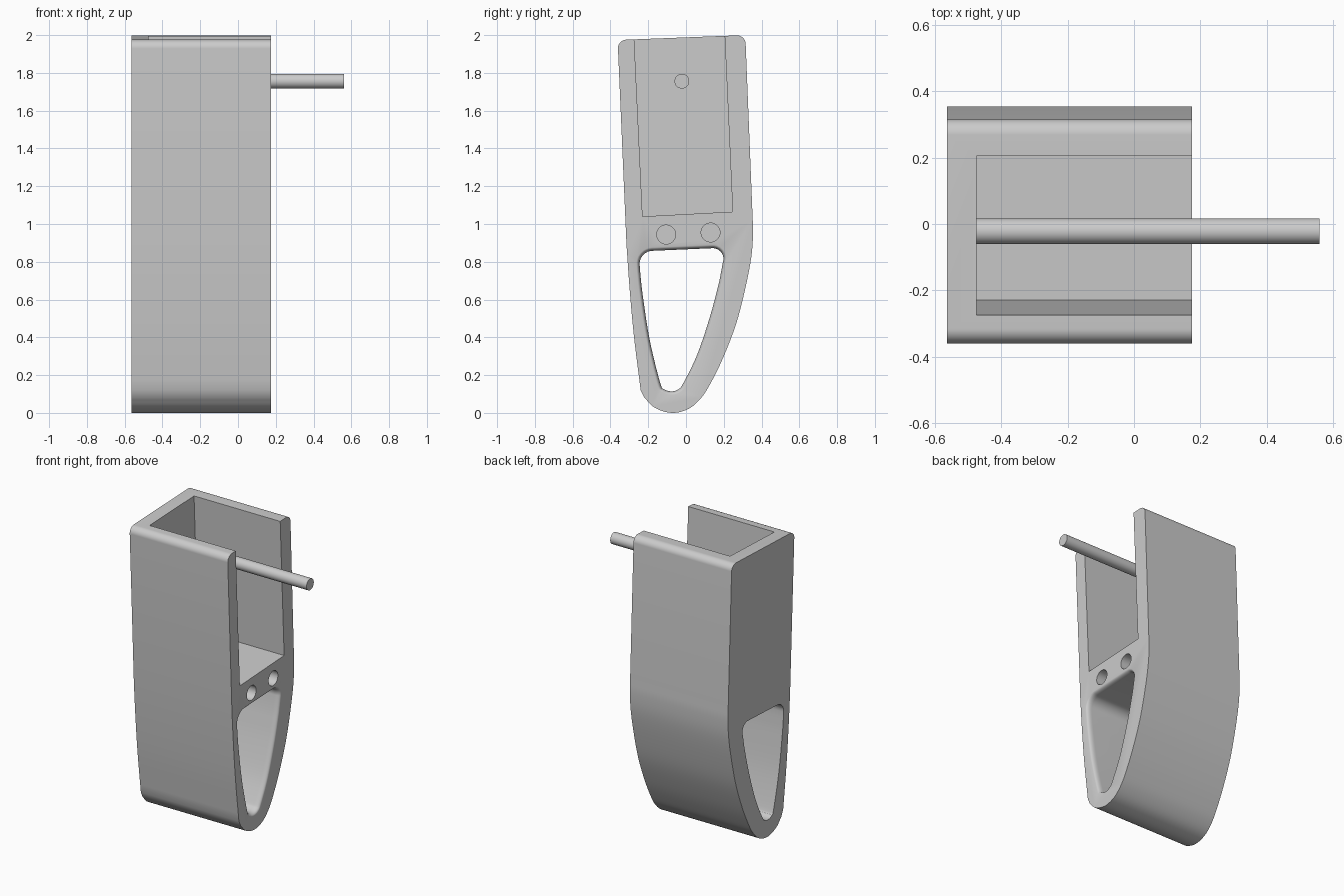
import bpy, bmesh, math
from mathutils import Vector

cube = bpy.data.objects.get("Cube")
if cube:
    bpy.data.objects.remove(cube, do_unlink=True)

grey = bpy.data.materials.new("plain grey")
grey.use_nodes = True
colour = (0.6, 0.6, 0.6, 1)
grey.diffuse_color = colour
grey.node_tree.nodes["Principled BSDF"].inputs["Base Color"].default_value = colour

BACK, FACE, TIP = -0.565, 0.175, 0.56     # x of closed side, open side, pin tip
POCKET = -0.475                           # x where the pocket ends


def spline(points, steps=5):
    """Smooth open curve through the given points."""
    p = [Vector(q) for q in points]
    p = [2 * p[0] - p[1]] + p + [2 * p[-1] - p[-2]]
    out = []
    for a, b, c, d in zip(p, p[1:], p[2:], p[3:]):
        for i in range(steps):
            t = i / steps
            out.append(0.5 * (2 * b + (c - a) * t + (2 * a - 5 * b + 4 * c - d) * t * t
                              + (3 * b - a - 3 * c + d) * t ** 3))
    return out + [p[-2]]


def corner(before, at, after, size, steps=8):
    """Rounded corner between two straight edges."""
    at = Vector(at)
    a = at + (Vector(before) - at).normalized() * size
    b = at + (Vector(after) - at).normalized() * size
    mid, half = (a + b) / 2, (a - b).length / 2
    centre = mid + (mid - at).normalized() * half * half / (mid - at).length
    radius = (a - centre).length
    u, v = a - centre, b - centre
    return [centre + u.lerp(v, i / steps).normalized() * radius for i in range(steps + 1)]


def offset(loop, amount):
    """Grow a clockwise (y, z) loop outward."""
    out = []
    for i, p in enumerate(loop):
        t = (loop[(i + 1) % len(loop)] - loop[i - 1]).normalized()
        out.append(p + Vector((-t.y, t.x)) * amount)
    return out


def loft(name, sections):
    """Solid through (x, loop) sections."""
    bm = bmesh.new()
    rings = [[bm.verts.new((x, p[0], p[1])) for p in loop] for x, loop in sections]
    for r, s in zip(rings, rings[1:]):
        for i in range(len(r)):
            bm.faces.new((r[i - 1], r[i], s[i], s[i - 1]))
    bm.faces.new(rings[0])
    bm.faces.new(rings[-1])
    bmesh.ops.recalc_face_normals(bm, faces=bm.faces)
    mesh = bpy.data.meshes.new(name)
    bm.to_mesh(mesh)
    bm.free()
    mesh.materials.append(grey)
    ob = bpy.data.objects.new(name, mesh)
    bpy.context.collection.objects.link(ob)
    return ob


def circle(y, z, r, n=40):
    return [(y + r * math.cos(math.tau * i / n), z + r * math.sin(math.tau * i / n))
            for i in range(n)]


# Outer shell: slanted block running into a rounded toe
top_front, top_back = (-0.362, 1.974), (0.314, 2.0)
side = spline([(0.352, 1.05), (0.355, 0.95), (0.345, 0.82), (0.312, 0.65), (0.265, 0.47),
               (0.2, 0.3), (0.14, 0.175), (0.085, 0.085), (0.015, 0.022), (-0.075, 0),
               (-0.165, 0.027), (-0.22, 0.08)])
shin = spline([(-0.24, 0.12), (-0.275, 0.4), (-0.298, 0.65), (-0.315, 0.89)])
outline = (corner(shin[-1], top_front, top_back, 0.045)
           + corner(top_front, top_back, side[0], 0.045) + side + shin)
body = loft("holder_body", [(BACK, outline), (FACE, outline)])

# Lower window with a softened rim on the open side
hole_front, hole_back = (-0.25, 0.855), (0.21, 0.875)
rear = spline([(0.177, 0.7), (0.13, 0.52), (0.06, 0.31), (-0.013, 0.16), (-0.04, 0.125),
               (-0.077, 0.114), (-0.115, 0.125), (-0.137, 0.16), (-0.193, 0.39),
               (-0.23, 0.63), (-0.243, 0.75)])
window = (corner(rear[-1], hole_front, hole_back, 0.07)
          + corner(hole_front, hole_back, rear[0], 0.07) + rear)
rim = 0.018
sections = [(BACK - 0.1, window)]
for i in range(6):
    a = math.pi / 2 * i / 5
    sections.append((FACE - 2 * rim * (1 - math.sin(a)), offset(window, rim * (1 - math.cos(a)))))
sections.append((FACE + 0.1, offset(window, rim)))

# Top pocket, open upward and to one side, plus two blind round holes
pocket = [(-0.23, 1.04), (-0.28, 2.1), (0.2, 2.1), (0.247, 1.065)]
cutters = [loft("window_cutter", sections),
           loft("pocket_cutter", [(POCKET, pocket), (FACE + 0.1, pocket)])]
for y, z in ((-0.105, 0.944), (0.13, 0.955)):
    ring = circle(y, z, 0.05)
    cutters.append(loft("socket_cutter", [(POCKET, ring), (FACE + 0.1, ring)]))

bpy.context.view_layer.objects.active = body
for cutter in cutters:
    cutter.hide_render = True
    mod = body.modifiers.new("cut", 'BOOLEAN')
    mod.operation, mod.solver, mod.object = 'DIFFERENCE', 'EXACT', cutter
    bpy.ops.object.modifier_apply(modifier=mod.name)
    bpy.data.objects.remove(cutter, do_unlink=True)

# Pin from the pocket wall out through the open side
ring = circle(-0.022, 1.756, 0.039)
pin = loft("cross_pin", [(POCKET, ring), (TIP, ring)])

for ob in (body, pin):
    bpy.ops.object.select_all(action='DESELECT')
    ob.select_set(True)
    bpy.context.view_layer.objects.active = ob
    bpy.ops.object.shade_smooth_by_angle(angle=math.radians(30))
